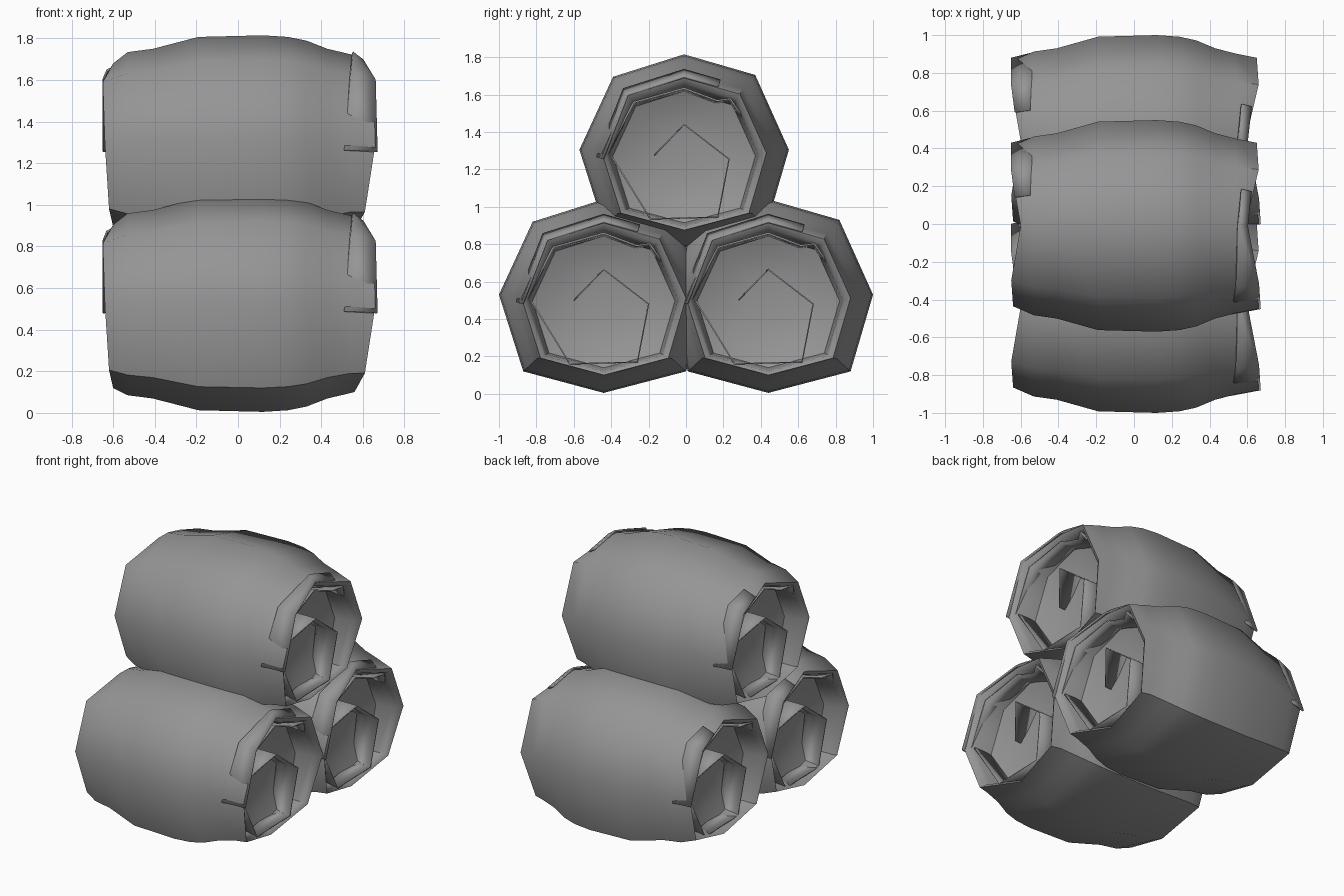
import bpy, bmesh, math

if "Cube" in bpy.data.objects:
    bpy.data.objects.remove(bpy.data.objects["Cube"])

grey = bpy.data.materials.new("plain_grey")
grey.use_nodes = True
COLOUR = (0.3, 0.3, 0.3, 1)
grey.diffuse_color = COLOUR
grey.node_tree.nodes["Principled BSDF"].inputs["Base Color"].default_value = COLOUR

# Eight-sided cross-section (y, z)
SECTION = [(0.56, 0.01), (0.38, 0.41), (0, 0.52), (-0.38, 0.40),
           (-0.56, 0.01), (-0.43, -0.40), (0, -0.515), (0.44, -0.40)]
SIDES = len(SECTION)
# Barrel outline: position along the axis and size factor
BODY = [(-0.53, 0.845), (-0.41, 0.875), (-0.19, 0.985), (0.12, 1.0),
        (0.24, 0.985), (0.33, 0.95), (0.43, 0.875), (0.54, 0.825)]
# Uneven end edges, one reach per corner
EDGES = {1: [0.65, 0.66, 0.59, 0.65, 0.66, 0.61, 0.56, 0.60],
         -1: [0.64, 0.65, 0.60, 0.65, 0.64, 0.62, 0.60, 0.62]}
# Rim: offset from the edge, size factor, drop; the right rim is drawn in more
RIMS = {1: [(0, 0.785, 0.015), (-0.015, 0.74, 0.02), (-0.06, 0.71, 0.025)],
        -1: [(0, 0.76, 0.01), (-0.015, 0.73, 0.02), (-0.06, 0.70, 0.025)]}
HOLLOW = [(0.48, 0.68, 0.03), (0.44, 0.5, 0.03), (0.42, 0.22, 0.03)]


def around(k, factor, drop=0.0):
    """Point on the scaled cross-section, k counted in corners."""
    i = int(k)
    t = k - i
    (y0, z0), (y1, z1) = SECTION[i % SIDES], SECTION[(i + 1) % SIDES]
    return factor * (y0 + t * (y1 - y0)), factor * (z0 + t * (z1 - z0)) - drop


def finish(bm, name, centre, thickness=0):
    bmesh.ops.recalc_face_normals(bm, faces=bm.faces)
    mesh = bpy.data.meshes.new(name)
    bm.to_mesh(mesh)
    bm.free()
    mesh.materials.append(grey)
    obj = bpy.data.objects.new(name, mesh)
    obj.location = (0, *centre)
    bpy.context.collection.objects.link(obj)
    bpy.ops.object.select_all(action='DESELECT')
    obj.select_set(True)
    bpy.context.view_layer.objects.active = obj
    bpy.ops.object.shade_smooth_by_angle(angle=math.radians(50))
    if thickness:
        mod = obj.modifiers.new("thickness", 'SOLIDIFY')
        mod.thickness = thickness
        mod.offset = 0


def end_rings(bm, side):
    """Rings of one rim, from the outside in to the hollow."""
    rings = [[bm.verts.new((side * (EDGES[side][k] + offset), *around(k, f, drop)))
              for k in range(SIDES)] for offset, f, drop in RIMS[side]]
    rings += [[bm.verts.new((side * x, *around(k, f, drop)))
               for k in range(SIDES)] for x, f, drop in HOLLOW]
    return rings


def barrel(name, centre):
    bm = bmesh.new()
    body = [[bm.verts.new((x, *around(k, f))) for k in range(SIDES)]
            for x, f in BODY]
    rings = end_rings(bm, -1)[::-1] + body + end_rings(bm, 1)
    for a, b in zip(rings, rings[1:]):
        for k in range(SIDES):
            n = (k + 1) % SIDES
            bm.faces.new((a[k], a[n], b[n], b[k]))
    bm.faces.new(rings[0])
    bm.faces.new(rings[-1])
    finish(bm, name, centre)


def ribbon(name, centre, side, inner, outer, thickness):
    """Strip between two paths of (x, y, z), turned half round for the far end."""
    bm = bmesh.new()
    a, b = [[bm.verts.new((side * x, side * y, z)) for x, y, z in path]
            for path in (inner, outer)]
    for i in range(len(a) - 1):
        bm.faces.new((a[i], a[i + 1], b[i + 1], b[i]))
    finish(bm, name, centre, thickness)


# Coil inside the hollow: y, z, and how far it reaches out
COIL = [(-0.16, -0.02, 0.47), (0, 0.145, 0.60), (0.24, -0.04, 0.60),
        (0.18, -0.35, 0.58), (-0.18, -0.36, 0.58), (-0.39, -0.02, 0.61)]
# Wrap lying on the rim: corner, inner and outer reach
WRAPS = {1: [(1.4, 0.57, 0.62), (2, 0.55, 0.60), (3, 0.54, 0.66), (4.1, 0.51, 0.67)],
         -1: [(2.5, 0.55, 0.63), (3, 0.54, 0.65), (4.1, 0.53, 0.65)]}
# Folded layer inside the rim: corner, size factor, outer reach
FOLD = [(0.5, 0.74, 0.58), (1.1, 0.72, 0.64), (1.3, 0.66, 0.60),
        (2, 0.69, 0.59), (3, 0.71, 0.62), (4, 0.73, 0.62)]

PLACES = {"top_barrel": (-0.01, 1.295), "front_barrel": (-0.44, 0.52),
          "back_barrel": (0.44, 0.52)}

for name, centre in PLACES.items():
    barrel(name, centre)
    for side, end in ((1, "left"), (-1, "right")):
        tag = f"{name}_{end}_"
        ribbon(tag + "coil", centre, side,
               [(0.42, y, z) for y, z, x in COIL],
               [(x, y, z) for y, z, x in COIL], 0.008)
        ribbon(tag + "wrap", centre, side,
               [(x, *around(k, 0.85, 0.005)) for k, x, reach in WRAPS[side]],
               [(reach, *around(k, 0.795, 0.015)) for k, x, reach in WRAPS[side]],
               0.012)
        ribbon(tag + "fold", centre, side,
               [(0.49, *around(k, f - 0.02, 0.02)) for k, f, x in FOLD],
               [(x, *around(k, f, 0.02)) for k, f, x in FOLD], 0.01)
